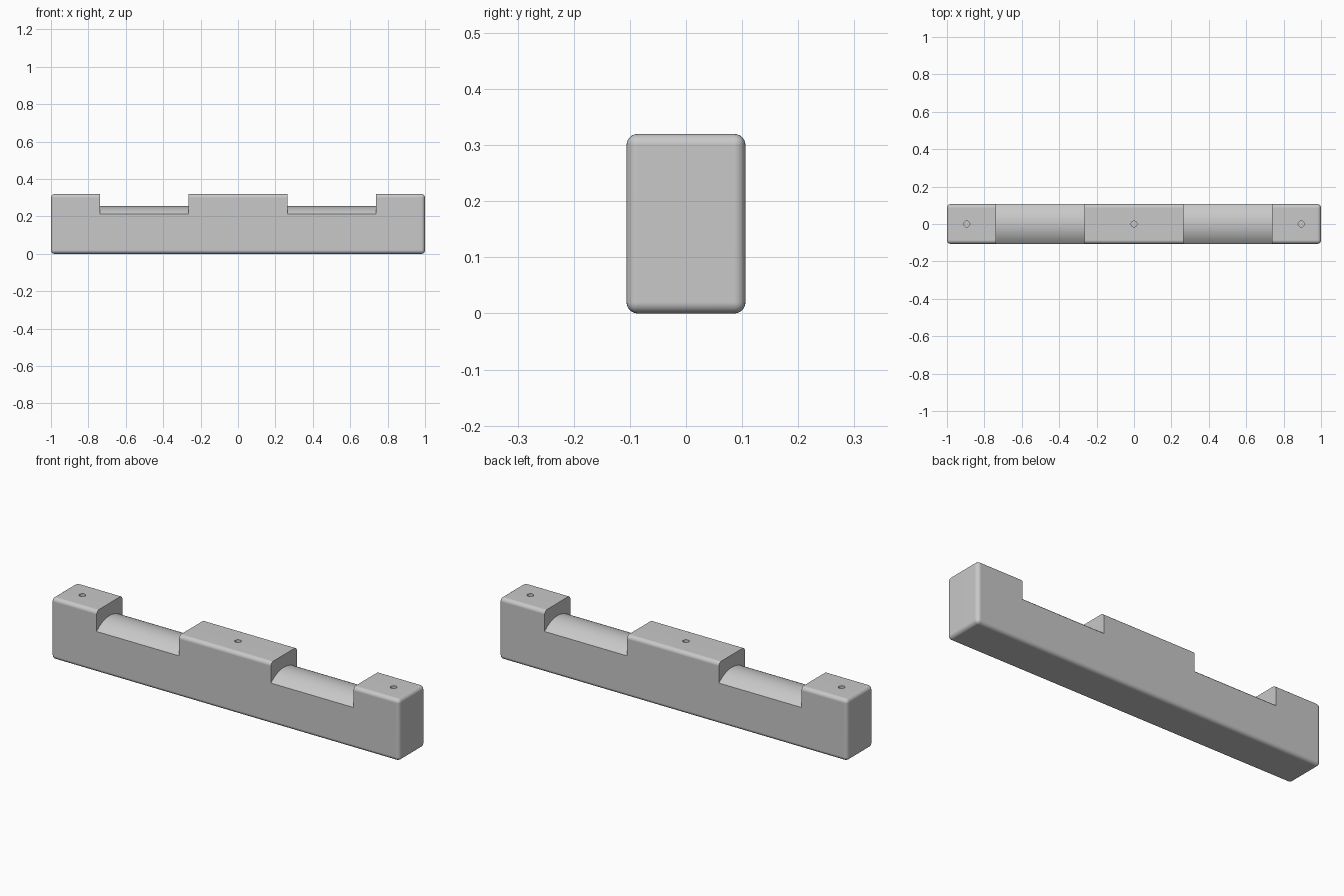
import bpy, bmesh, math

if "Cube" in bpy.data.objects:
    bpy.data.objects.remove(bpy.data.objects["Cube"])

HALF_W, HEIGHT, ROUND = 0.106, 0.32, 0.02
CREST, ARC_R = 0.255, 0.155          # rounded saddle: top height and radius
NOTCH_IN, NOTCH_OUT = 0.264, 0.738
HOLE_R, HOLE_DEPTH, HOLE_X = 0.016, 0.12, 0.894

grey = bpy.data.materials.new("light grey")
grey.use_nodes = True
colour = (0.58, 0.58, 0.58, 1)
grey.diffuse_color = colour
grey.node_tree.nodes["Principled BSDF"].inputs["Base Color"].default_value = colour


def make_object(name, bm):
    bmesh.ops.recalc_face_normals(bm, faces=bm.faces)
    mesh = bpy.data.meshes.new(name)
    bm.to_mesh(mesh)
    bm.free()
    obj = bpy.data.objects.new(name, mesh)
    mesh.materials.append(grey)
    bpy.context.collection.objects.link(obj)
    return obj


def notch_cutter(name, x0, x1):
    """Prism whose underside is the rounded saddle, extruded along x."""
    bm = bmesh.new()
    reach, steps = HALF_W + 0.02, 32
    profile = [(reach, HEIGHT + 0.1), (-reach, HEIGHT + 0.1)]
    for i in range(steps + 1):
        y = -reach + 2 * reach * i / steps
        profile.append((y, CREST - ARC_R + math.sqrt(ARC_R ** 2 - y ** 2)))
    face = bm.faces.new([bm.verts.new((x0, y, z)) for y, z in profile])
    end = bmesh.ops.extrude_face_region(bm, geom=[face])["geom"]
    moved = [v for v in end if isinstance(v, bmesh.types.BMVert)]
    bmesh.ops.translate(bm, verts=moved, vec=(x1 - x0, 0, 0))
    return make_object(name, bm)


def hole_cutter(name, x):
    bm = bmesh.new()
    bmesh.ops.create_cone(bm, cap_ends=True, segments=32, radius1=HOLE_R,
                          radius2=HOLE_R, depth=2 * HOLE_DEPTH)
    bmesh.ops.translate(bm, verts=bm.verts, vec=(x, 0, HEIGHT))
    return make_object(name, bm)


# Rounded bar
bm = bmesh.new()
bmesh.ops.create_cube(bm, size=1)
bmesh.ops.scale(bm, verts=bm.verts, vec=(2, 2 * HALF_W, HEIGHT))
bmesh.ops.translate(bm, verts=bm.verts, vec=(0, 0, HEIGHT / 2))
bmesh.ops.bevel(bm, geom=bm.edges[:], offset=ROUND, segments=6,
                profile=0.5, affect='EDGES')
bar = make_object("notched_bar", bm)

# Two saddles and three screw holes
cutters = [notch_cutter("right_notch_cutter", -NOTCH_OUT, -NOTCH_IN),
           notch_cutter("left_notch_cutter", NOTCH_IN, NOTCH_OUT)]
for side, x in (("right", -HOLE_X), ("middle", 0), ("left", HOLE_X)):
    cutters.append(hole_cutter(side + "_hole_cutter", x))

bpy.context.view_layer.objects.active = bar
for cutter in cutters:
    cut = bar.modifiers.new(cutter.name, 'BOOLEAN')
    cut.operation, cut.solver, cut.object = 'DIFFERENCE', 'EXACT', cutter
    bpy.ops.object.modifier_apply(modifier=cut.name)
    bpy.data.objects.remove(cutter)

# Smooth rounding with crisp notch edges
bpy.ops.object.select_all(action='DESELECT')
bar.select_set(True)
bpy.ops.object.shade_smooth_by_angle(angle=math.radians(28))
weighted = bar.modifiers.new("weighted_normals", 'WEIGHTED_NORMAL')
weighted.keep_sharp = True
